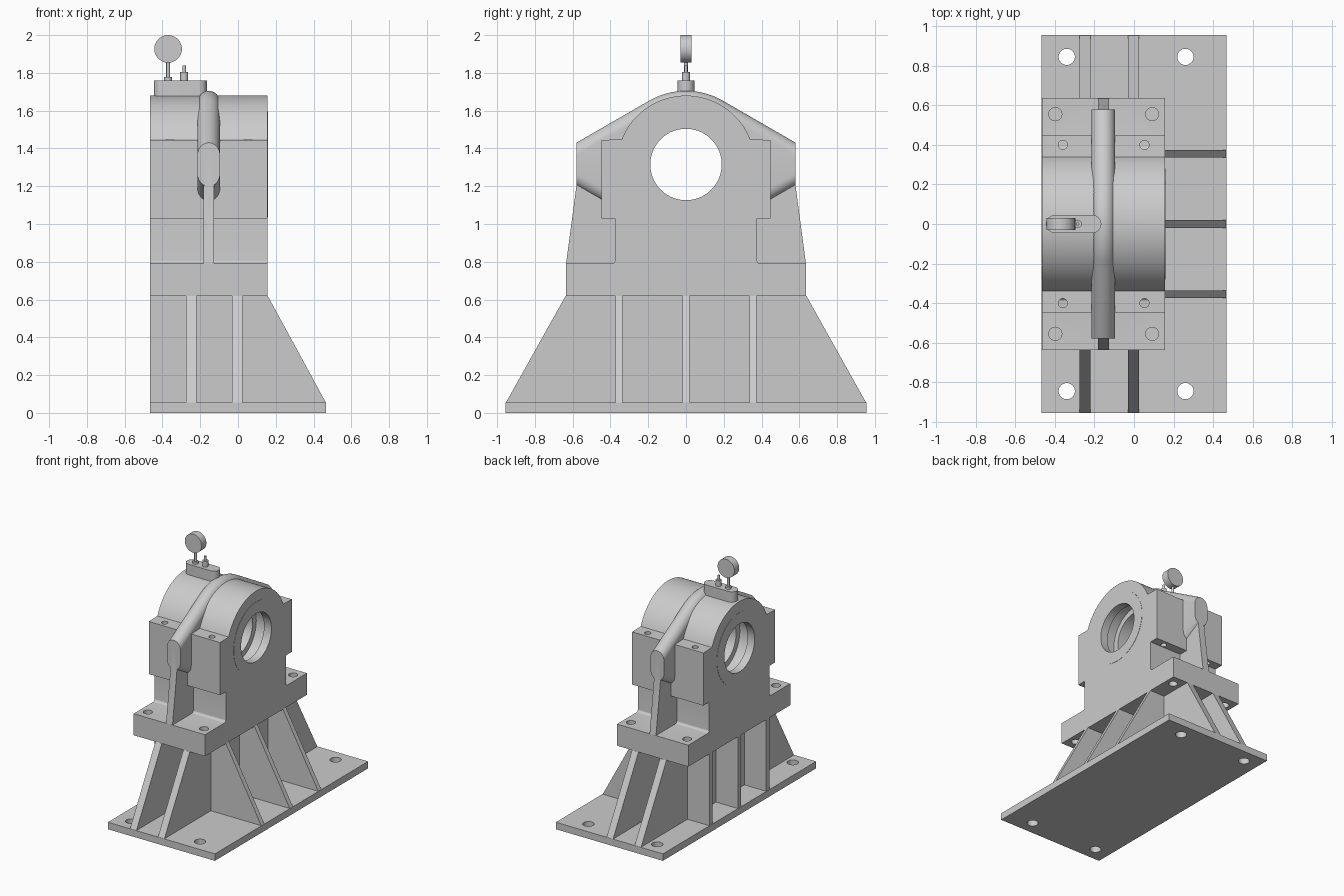
import bpy, bmesh, math

if "Cube" in bpy.data.objects:
    bpy.data.objects.remove(bpy.data.objects["Cube"])

CX, CZ = -0.155, 1.315      # housing mid-plane and bore height


def finish(name, bm):
    bmesh.ops.recalc_face_normals(bm, faces=bm.faces)
    me = bpy.data.meshes.new(name)
    bm.to_mesh(me)
    bm.free()
    ob = bpy.data.objects.new(name, me)
    bpy.context.collection.objects.link(ob)
    return ob


def prism(name, pts, axis, a, b):
    """Extrude a 2D outline along an axis from a to b."""
    def place(p, t):
        return {'x': (t, p[0], p[1]), 'y': (p[0], t, p[1]), 'z': (p[0], p[1], t)}[axis]
    bm = bmesh.new()
    lo = [bm.verts.new(place(p, a)) for p in pts]
    hi = [bm.verts.new(place(p, b)) for p in pts]
    n = len(pts)
    bm.faces.new(lo)
    bm.faces.new(hi)
    for i in range(n):
        j = (i + 1) % n
        bm.faces.new((lo[i], lo[j], hi[j], hi[i]))
    return finish(name, bm)


def rect(x0, x1, y0, y1):
    return [(x0, y0), (x1, y0), (x1, y1), (x0, y1)]


def arc(cx, cy, r, a0, a1, n):
    return [(cx + r * math.cos(math.radians(a0 + (a1 - a0) * i / n)),
             cy + r * math.sin(math.radians(a0 + (a1 - a0) * i / n))) for i in range(n + 1)]


def cyl(name, cx, cy, r, axis, a, b, n=48):
    return prism(name, arc(cx, cy, r, 0, 360, n)[:-1], axis, a, b)


def boolean(ob, others, op):
    bpy.context.view_layer.objects.active = ob
    for other in others:
        m = ob.modifiers.new("bool", 'BOOLEAN')
        m.operation, m.object, m.solver = op, other, 'EXACT'
        bpy.ops.object.modifier_apply(modifier=m.name)
        bpy.data.objects.remove(other)


def smooth(ob, angle=30):
    bpy.ops.object.select_all(action='DESELECT')
    ob.select_set(True)
    bpy.context.view_layer.objects.active = ob
    bpy.ops.object.shade_smooth_by_angle(angle=math.radians(angle))


# Base plate with four anchor holes
base = prism("base_plate", rect(-0.467, 0.467, -0.955, 0.955), 'z', 0, 0.055)
boolean(base, [cyl("cut", x, y, 0.041, 'z', -0.1, 0.2)
               for x in (-0.34, 0.26) for y in (-0.845, 0.845)], 'DIFFERENCE')
smooth(base)

# Pedestal: two long plates crossed by three short plates
pedestal = None
plates = [prism("pedestal_plates", [(-0.953, 0.055), (0.953, 0.055), (0.637, 0.62), (-0.637, 0.62)],
                'x', x - 0.028, x + 0.028) for x in (-0.247, -0.003)]
plates += [prism("cross_plate", [(-0.465, 0.055), (0.465, 0.055), (0.157, 0.62), (-0.465, 0.62)],
                 'y', y - 0.019, y + 0.019) for y in (-0.355, 0, 0.355)]
boolean(plates[0], plates[1:], 'UNION')

# Bearing housing: flange, waist, shoulders and domed cap in one profile
half = [(0.636, 0.62), (0.636, 0.79)] + arc(0.395, 0.81, 0.02, 270, 180, 6)
half += [(0.375, 1.03), (0.447, 1.03), (0.447, 1.445)]
a0 = math.degrees(math.acos(0.34 / 0.365))
dome = arc(0, CZ, 0.365, a0, 180 - a0, 48)
housing = prism("bearing_housing", half + dome + [(-y, z) for y, z in reversed(half)],
                'x', -0.465, 0.157)

# Rounded band that wraps over the cap and runs out to both ends
bm = bmesh.new()
rings = []
for k in range(17):
    t = math.pi * (k / 16 - 0.5)
    r = 0.39 - 0.06 * (1 - math.cos(t))
    h = (r - 0.58 * 0.5) / math.cos(math.radians(30))
    pts = arc(0, CZ, r, 120, 60, 24) + [(0.58, CZ + h), (0.58, CZ - h)]
    pts += arc(0, CZ, r, -60, -120, 24) + [(-0.58, CZ - h), (-0.58, CZ + h)]
    rings.append([bm.verts.new((CX + 0.06 * math.sin(t), y, z)) for y, z in pts])
for A, B in zip(rings, rings[1:]):
    for i in range(len(A)):
        j = (i + 1) % len(A)
        bm.faces.new((A[i], A[j], B[j], B[i]))
bm.faces.new(rings[0])
bm.faces.new(rings[-1])
band = finish("band", bm)

# Upright web under the band, and a barely raised seal face around the bore
web = prism("web", [(-0.635, 0.75), (0.635, 0.75), (0.635, 0.79), (0.575, 1.24),
                    (-0.575, 1.24), (-0.635, 0.79)], 'x', CX - 0.028, CX + 0.028)
seal = cyl("seal", 0, CZ, 0.28, 'x', -0.467, 0.159, 72)
boolean(housing, [band, web, seal], 'UNION')

# Bore, inner grooves and bolt holes
cuts = [cyl("cut", 0, CZ, 0.189, 'x', -0.6, 0.3, 72)]
cuts += [cyl("cut", 0, CZ, 0.235, 'x', CX + c - 0.05, CX + c + 0.05, 72) for c in (-0.2, 0.2)]
for s in (-1, 1):
    cuts += [cyl("cut", x, s * 0.555, 0.033, 'z', 0.55, 0.9, 32) for x in (-0.398, 0.092)]
    cuts += [cyl("cut", x, s * 0.4, 0.023, 'z', 1.0, 1.6, 32) for x in (-0.36, 0.053)]
boolean(housing, cuts, 'DIFFERENCE')
smooth(housing, 13)

# Instrument pad on top of the cap
smooth(prism("gauge_pad", arc(-0.21, 0, 0.045, -90, 90, 16) + arc(-0.4, 0, 0.045, 90, 270, 16),
             'z', 1.66, 1.76))

# Dial gauge on a stem, and a small breather nipple
for name, x, r, z0, z1 in (("gauge_collar", -0.37, 0.021, 1.76, 1.778),
                           ("gauge_stem", -0.37, 0.01, 1.778, 1.87),
                           ("breather_base", -0.285, 0.021, 1.76, 1.805),
                           ("breather_tip", -0.285, 0.009, 1.805, 1.84)):
    smooth(cyl(name, x, 0, r, 'z', z0, z1, 24))
smooth(cyl("gauge_dial", -0.37, 1.927, 0.073, 'y', -0.03, 0.03))
